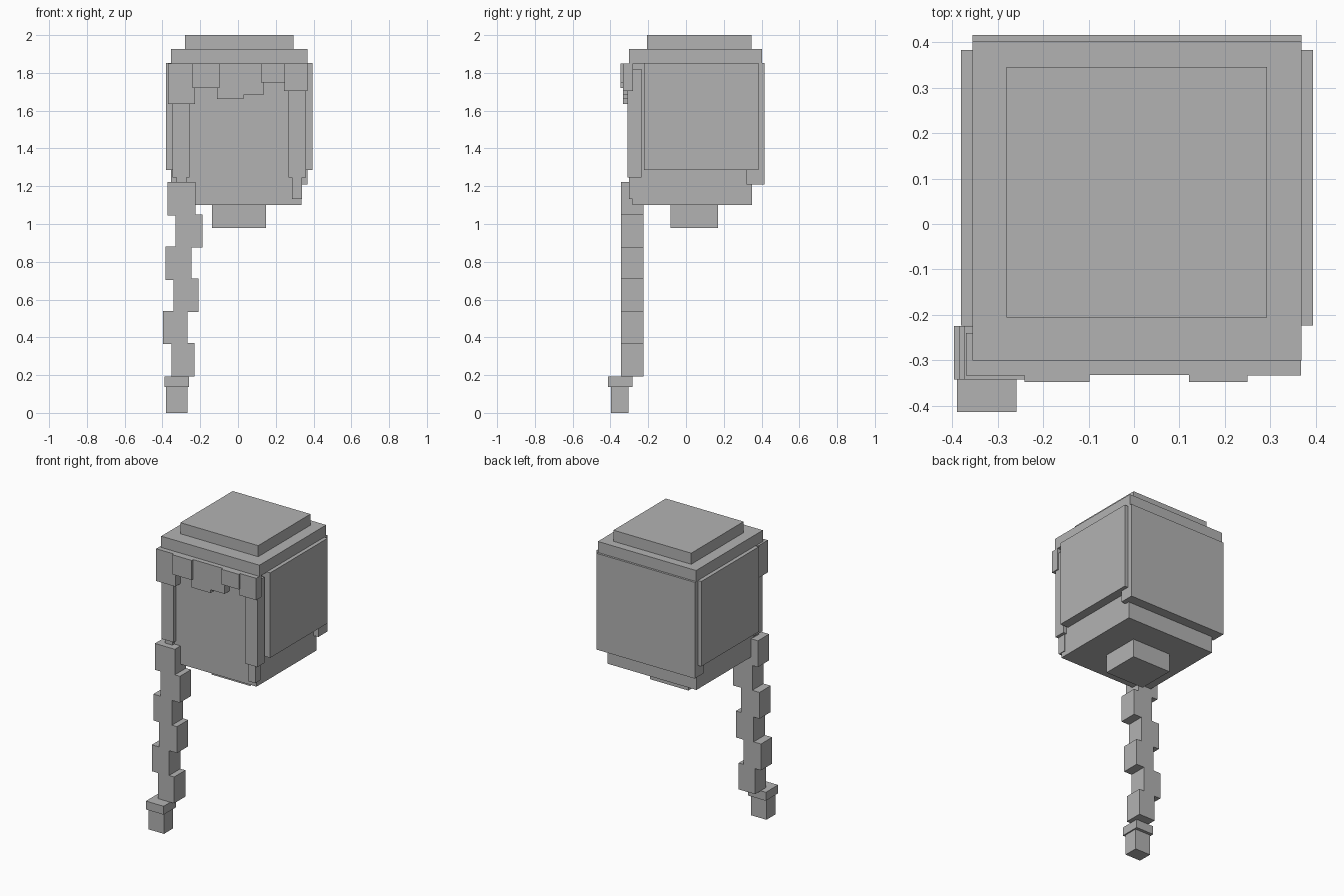
import bpy

grey = bpy.data.materials.new("plain_grey")
grey.diffuse_color = (0.45, 0.45, 0.45, 1)


def box(name, x, y, z):
    """Axis-aligned box from (min, max) pairs."""
    size = [b - a for a, b in (x, y, z)]
    mid = [(a + b) / 2 for a, b in (x, y, z)]
    bpy.ops.mesh.primitive_cube_add(size=1, location=mid)
    ob = bpy.context.object
    ob.name = name
    ob.scale = size
    bpy.ops.object.transform_apply(location=False, rotation=False, scale=True)
    ob.data.materials.append(grey)
    return ob


# Head and neck
box("head", (-0.322, 0.335), (-0.283, 0.35), (1.10, 1.852))
box("neck", (-0.137, 0.147), (-0.083, 0.17), (0.978, 1.11))

# Hair cap, stepped towards the crown
box("hair_crown", (-0.281, 0.293), (-0.206, 0.346), (1.92, 2.0))
box("hair_top", (-0.356, 0.369), (-0.301, 0.402), (1.85, 1.926))

# Hair on the back and sides
box("hair_back", (-0.356, 0.369), (0.32, 0.416), (1.21, 1.852))
box("hair_side_left", (-0.381, -0.31), (-0.223, 0.383), (1.285, 1.852))
box("hair_side_right", (0.32, 0.394), (-0.223, 0.383), (1.285, 1.852))

# Long front locks with narrow tips
for side, x, tip in (("left", (-0.348, -0.258), (-0.325, -0.272)),
                     ("right", (0.267, 0.36), (0.287, 0.34))):
    box("front_lock_" + side, x, (-0.31, -0.235), (1.247, 1.82))
    box("lock_tip_" + side, tip, (-0.303, -0.25), (1.132, 1.26))

# Fringe: x range, front y, back y, bottom z
fringe = [((-0.37, -0.228), -0.334, -0.24, 1.636),
          ((-0.241, -0.098), -0.348, -0.28, 1.72),
          ((-0.11, 0.03), -0.333, -0.28, 1.662),
          ((0.03, 0.134), -0.333, -0.28, 1.684),
          ((0.121, 0.25), -0.348, -0.28, 1.75),
          ((0.243, 0.368), -0.334, -0.28, 1.705)]
for i, (x, front, back, bottom) in enumerate(fringe, 1):
    box(f"fringe_{i}", x, (front, back), (bottom, 1.851))

# Braid: zig-zag of slightly shrinking blocks
braid = [(-0.373, -0.226), (-0.332, -0.189), (-0.385, -0.247),
         (-0.342, -0.21), (-0.396, -0.268), (-0.352, -0.231)]
for i, x in enumerate(braid):
    top = 1.222 - 0.1706 * i
    box(f"braid_{i + 1}", x, (-0.343, -0.225), (top - 0.176, top))

# Hair tie and loose end
box("hair_tie", (-0.39, -0.259), (-0.414, -0.284), (0.137, 0.193))
box("braid_end", (-0.381, -0.268), (-0.397, -0.304), (0.0, 0.14))
